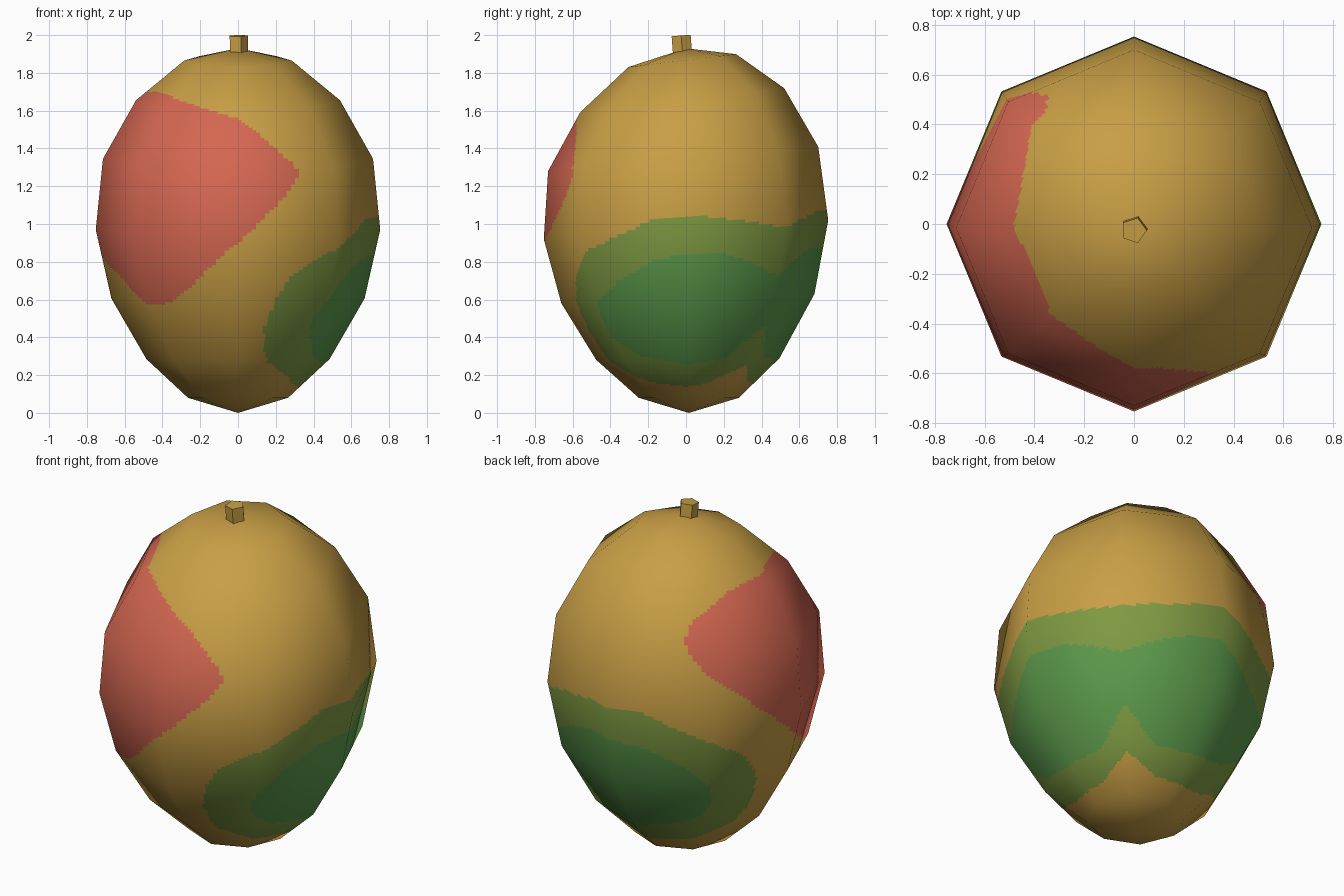
import bpy, math
from mathutils import Vector

if "Cube" in bpy.data.objects:
    bpy.data.objects.remove(bpy.data.objects["Cube"])

SIDES, SUB = 8, 22          # facets around the fruit, fine cells per facet


def material(name, rgb):
    m = bpy.data.materials.new(name)
    m.diffuse_color = (*rgb, 1)
    m.use_nodes = True
    m.node_tree.nodes["Principled BSDF"].inputs["Base Color"].default_value = m.diffuse_color
    return m


gold = material("golden skin", (0.58, 0.345, 0.06))
red = material("red blush", (0.66, 0.135, 0.082))
olive = material("olive green", (0.21, 0.32, 0.055))
green = material("deep green", (0.105, 0.32, 0.07))

# Fruit profile: radius, height, y shift, tilt (rings lean back slightly)
RINGS = [(0, 0, 0.015, 0), (0.265, 0.08, 0.015, 0), (0.485, 0.285, 0.01, 0.01),
         (0.67, 0.605, 0.01, 0.037), (0.753, 0.97, 0, 0.066),
         (0.715, 1.345, -0.015, 0.09), (0.54, 1.655, -0.02, 0.118),
         (0.285, 1.865, -0.02, 0.12), (0, 1.93, 0, 0)]

# Painted patches as outlines in (direction in degrees, height)
BLUSH = [(124, 1.47), (127, 1.55), (135, 1.62), (151, 1.68), (178, 1.70), (200, 1.70),
         (225, 1.67), (250, 1.61), (270, 1.56), (284, 1.45), (297, 1.31), (298, 1.25),
         (294, 1.18), (282, 1.04), (270, 0.90), (258, 0.78), (244, 0.64), (232, 0.575),
         (222, 0.575), (210, 0.63), (195, 0.73), (183, 0.79), (165, 1.0), (148, 1.17),
         (130, 1.36)]
# Green patches mirror about the back right diagonal
OLIVE = [(-1, 0.95), (13, 0.99), (37, 1.035), (60, 1.03), (77, 0.95), (92, 0.88),
         (109, 0.75), (116, 0.64), (120, 0.48), (119, 0.37), (114, 0.29), (100, 0.235),
         (79, 0.17), (45, 0.138), (25, 0.15), (12, 0.19), (-1, 0.235)]
DEEP = [(-1, 0.70), (20, 0.81), (33, 0.845), (45, 0.845), (61, 0.81), (78, 0.72),
        (90, 0.62), (94, 0.50), (91, 0.42), (83, 0.35), (76, 0.315), (45, 0.255),
        (19, 0.275), (10, 0.34), (-1, 0.455)]


def inside(x, y, poly):
    hit = False
    for (x1, y1), (x2, y2) in zip(poly, poly[1:] + poly[:1]):
        if (y1 > y) != (y2 > y) and x < x1 + (y - y1) * (x2 - x1) / (y2 - y1):
            hit = not hit
    return hit


def skin_index(p):
    az = math.degrees(math.atan2(p.y, p.x)) % 360
    if inside(az, p.z, BLUSH):
        return 1
    t = abs((az - 45 + 180) % 360 - 180)
    z = p.z - 0.05 * p.y
    if inside(t, z, DEEP):
        return 3
    return 2 if inside(t, z, OLIVE) else 0


# Coarse eight-sided cage with smooth normals
def cage_point(i, j):
    r, z, cy, tilt = RINGS[i]
    a = math.tau * j / SIDES
    return Vector((r * math.cos(a), cy + r * math.sin(a), z + tilt * r * math.sin(a)))


def cage_normal(i, j):
    if i in (0, len(RINGS) - 1):
        return Vector((0, 0, 1 if i else -1))
    around = cage_point(i, j + 1) - cage_point(i, j - 1)
    up = cage_point(i + 1, j) - cage_point(i - 1, j)
    return around.cross(up).normalized()


def blend(f, row, col):
    i, u = divmod(row, SUB)
    j, v = divmod(col, SUB)
    k = min(i + 1, len(RINGS) - 1)
    u, v = u / SUB, v / SUB
    return f(i, j).lerp(f(i, j + 1), v).lerp(f(k, j).lerp(f(k, j + 1), v), u)


# Fruit: the flat facets are divided so the patches can be coloured by face
ROWS, COLS = (len(RINGS) - 1) * SUB, SIDES * SUB
grid = [(0, 0)] + [(r, c) for r in range(1, ROWS) for c in range(COLS)] + [(ROWS, 0)]
verts = [blend(cage_point, r, c) for r, c in grid]
normals = [blend(cage_normal, r, c).normalized() for r, c in grid]


def vid(r, c):
    if r == 0:
        return 0
    return len(grid) - 1 if r == ROWS else 1 + (r - 1) * COLS + c % COLS


faces = []
for r in range(ROWS):
    for c in range(COLS):
        loop = [vid(r, c), vid(r, c + 1), vid(r + 1, c + 1), vid(r + 1, c)]
        faces.append(list(dict.fromkeys(loop)))

mesh = bpy.data.meshes.new("fruit")
mesh.from_pydata(verts, [], faces)
for m in (gold, red, olive, green):
    mesh.materials.append(m)
for p in mesh.polygons:
    p.use_smooth = True
    p.material_index = skin_index(p.center)
mesh.update()
mesh.normals_split_custom_set_from_vertices(normals)
bpy.context.collection.objects.link(bpy.data.objects.new("fruit", mesh))

# Stem: short five-sided stub
bpy.ops.mesh.primitive_cylinder_add(vertices=5, radius=0.053, depth=0.1,
                                    location=(0, -0.022, 1.947),
                                    rotation=(0.08, 0, math.radians(-18)))
stem = bpy.context.object
stem.name = "stem"
stem.data.materials.append(gold)
